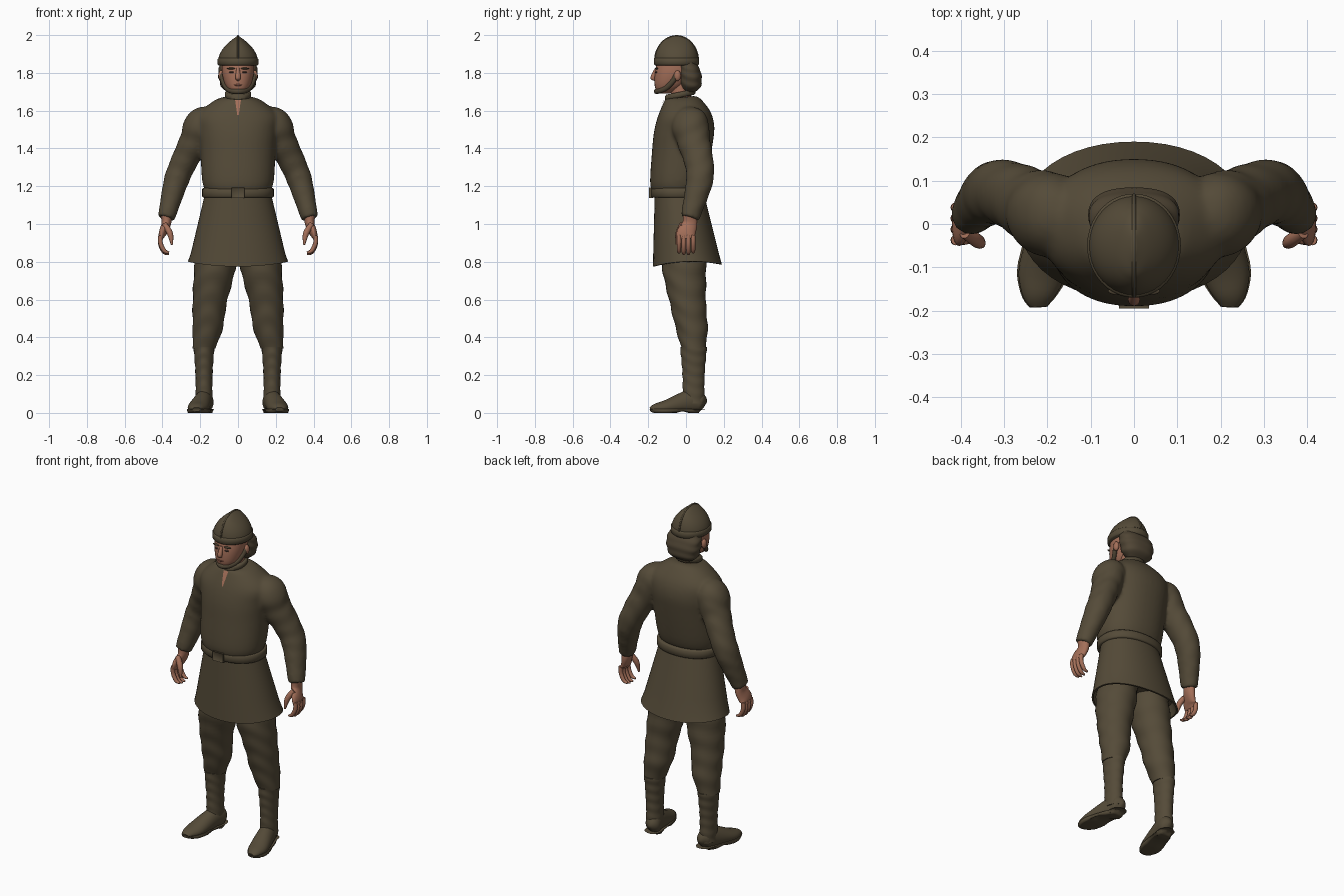
import bpy, bmesh, math
from mathutils import Vector

if "Cube" in bpy.data.objects:
    bpy.data.objects.remove(bpy.data.objects["Cube"])


def material(name, red, green, blue):
    mat = bpy.data.materials.new(name)
    mat.use_nodes = True
    color = (red, green, blue, 1)
    mat.diffuse_color = color
    mat.node_tree.nodes["Principled BSDF"].inputs["Base Color"].default_value = color
    return mat


CLOTH = material("olive cloth", .09, .07, .04)
SKIN = material("skin", .37, .16, .1)
HAIR = material("dark hair", .08, .06, .035)
LIPS = material("lips", .24, .09, .06)
EYES = material("eyes", .07, .04, .03)


def spline(rings, steps):
    """Smoothly interpolate the ring rows."""
    rows = [Vector(ring) for ring in rings]
    padded = [rows[0]] + rows + [rows[-1]]
    result = []
    for before, start, end, after in zip(padded, rows, rows[1:], padded[3:]):
        for step in range(steps):
            t = step / steps
            bend = (end - before) * (1 - t) - (after - start) * t
            result.append(start + (end - start) * t * t * (3 - 2 * t) + bend * t * (1 - t) / 2)
    return result + [rows[-1]]


def add_loft(bm, rings, side=1, sides=24, steps=4, axis=(1, 0, 0), level=False,
             power=2, tilt=0, wrinkle=0, ripple=60):
    """Skin closed rings (x, y, z, half width, half depth) along a path."""
    rows = spline(rings, steps)
    centres = [Vector(row[:3]) for row in rows]
    last = len(rows) - 1
    loops = []
    for i, (centre, row) in enumerate(zip(centres, rows)):
        across, along = Vector((1, 0, 0)), Vector((0, 1, tilt))
        if not level:
            tangent = (centres[min(i + 1, last)] - centres[max(i - 1, 0)]).normalized()
            across = Vector(axis)
            across = (across - tangent * across.dot(tangent)).normalized()
            along = tangent.cross(across)
        loop = []
        for j in range(sides):
            angle = math.tau * j / sides
            c, s = math.cos(angle), math.sin(angle)
            fold = 1 + wrinkle * math.sin(ripple * centre.z + 2 * s + 3 * c * c)
            point = centre + across * row[3] * fold * math.copysign(abs(c) ** (2 / power), c)
            point += along * row[4] * fold * math.copysign(abs(s) ** (2 / power), s)
            loop.append(bm.verts.new((point.x * side, point.y, point.z)))
        loops.append(loop)
    for lower, upper in zip(loops, loops[1:]):
        for j in range(sides):
            k = (j + 1) % sides
            bm.faces.new((lower[j], lower[k], upper[k], upper[j]))
    bm.faces.new(loops[0])
    bm.faces.new(loops[-1])


def finish(name, bm, mat):
    bmesh.ops.recalc_face_normals(bm, faces=bm.faces)
    mesh = bpy.data.meshes.new(name)
    bm.to_mesh(mesh)
    bm.free()
    mesh.materials.append(mat)
    mesh.shade_smooth()
    mesh.set_sharp_from_angle(angle=math.radians(50))
    part = bpy.data.objects.new(name, mesh)
    bpy.context.collection.objects.link(part)
    return part


def loft(name, rings, mat, **options):
    bm = bmesh.new()
    add_loft(bm, rings, **options)
    return finish(name, bm, mat)


def levels(*rows):
    """Turn (height, half width, front, back) into rings centred on the body."""
    return [(0, (front + back) / 2, z, width, (back - front) / 2) for z, width, front, back in rows]


def tube(*points, deep=1):
    """Turn (x, y, z, radius) into rings of a fixed depth ratio."""
    return [(x, y, z, radius, radius * deep) for x, y, z, radius in points]


def band(name, bottom, top, width, front, back, **options):
    """A closed strip around the body with softened edges."""
    edge = .006
    narrow = (width - edge, front + edge, back - edge)
    wide = (width, front, back)
    rows = levels((bottom, *narrow), (bottom + edge, *wide), (top - edge, *wide), (top, *narrow))
    loft(name, rows, CLOTH, steps=1, sides=40, level=True, **options)


def ball(name, place, size, mat):
    bm = bmesh.new()
    bmesh.ops.create_uvsphere(bm, u_segments=16, v_segments=10, radius=1)
    bmesh.ops.scale(bm, vec=size, verts=bm.verts)
    bmesh.ops.translate(bm, vec=place, verts=bm.verts)
    finish(name, bm, mat)


# Tunic: torso and both sleeves fused into one skin
torso = levels((1.17, .17, -.17, .09), (1.23, .19, -.19, .11), (1.4, .2, -.18, .14), (1.5, .21, -.17, .15),
               (1.58, .21, -.15, .13), (1.65, .13, -.12, .08), (1.67, .08, -.11, .05))
sleeve = tube((.13, .01, 1.56, .06), (.19, .02, 1.53, .09), (.23, .04, 1.44, .08), (.29, .07, 1.32, .07),
              (.33, .07, 1.22, .065), (.38, .02, 1.03, .045), deep=1.1)
bm = bmesh.new()
add_loft(bm, torso, sides=40, level=True, power=2.2, tilt=.1)
for side in (1, -1):
    add_loft(bm, sleeve, side=side, steps=7, wrinkle=.02, ripple=75)
tunic = finish("tunic", bm, CLOTH)
remesh = tunic.modifiers.new("fuse", "REMESH")
remesh.mode = "VOXEL"
remesh.voxel_size = .01
remesh.use_smooth_shade = True
soften = tunic.modifiers.new("soften", "SMOOTH")
soften.iterations = 6

# Collar, belt and buckle
band("collar", 1.67, 1.7, .07, -.11, .05, tilt=.2)
band("belt", 1.14, 1.19, .19, -.185, .11, power=2.2)
bm = bmesh.new()
bmesh.ops.create_cube(bm, size=1)
bmesh.ops.scale(bm, vec=(.07, .02, .055), verts=bm.verts)
bmesh.ops.translate(bm, vec=(0, -.185, 1.165), verts=bm.verts)
front_faces = [face for face in bm.faces if face.normal.y < -.5]
bmesh.ops.inset_region(bm, faces=front_faces, thickness=.01)
bmesh.ops.translate(bm, vec=(0, .006, 0), verts=front_faces[0].verts)
finish("buckle", bm, CLOTH)

# Flared skirt, hollow below, with a hem that lifts at the sides


def skirt_ring(t, inset):
    return (1.18 - .4 * t, .17 + .095 * t - inset, -.165 - .01 * t + inset, .09 + .1 * t - inset)


outside = [skirt_ring(i / 6, 0) for i in range(7)]
inside = [skirt_ring(t, .01) for t in (1, .8)]
skirt = loft("skirt", levels(*outside, *inside), CLOTH, steps=1, sides=48, level=True, power=2.1)
for vert in skirt.data.vertices:
    if vert.co.z < .8:
        vert.co.z += .3 * vert.co.x ** 2 + .03 * vert.co.y

# Legs, boots and hands
leg = tube((.1, 0, .95, .1), (.12, -.01, .78, .11), (.15, .01, .58, .09), (.16, .03, .45, .08),
           (.18, .04, .34, .06), deep=1.06)
shaft = tube((.18, .04, .35, .055), (.18, .04, .2, .045), (.18, .04, .05, .045), deep=1.3)
foot = [(.17, .1, .04, .01, .02), (.17, .08, .05, .04, .05), (.18, .03, .06, .045, .065),
        (.21, -.1, .03, .055, .04), (.22, -.16, .025, .04, .025), (.22, -.19, .02, .02, .01)]
palm = [(.38, .02, 1.05, .03, .035), (.38, .02, 1, .025, .04), (.4, 0, .95, .02, .05), (.41, 0, .92, .01, .045)]
thumb = tube((.39, -.02, 1, .014), (.36, -.04, .95, .016), (.35, -.05, .89, .005))
for side, label in ((1, "left"), (-1, "right")):
    loft(label + "_trouser_leg", leg, CLOTH, side=side, steps=9, sides=32, level=True, wrinkle=.025, ripple=55)
    loft(label + "_boot_shaft", shaft, CLOTH, side=side, steps=16, level=True, wrinkle=.025, ripple=110)
    shoe = loft(label + "_boot_foot", foot, CLOTH, side=side)
    for vert in shoe.data.vertices:
        vert.co.z = max(vert.co.z, .015)
    # Flattened sole, raised under the arch
    wider = [(x, y, z, width * 1.07, depth * 1.3) for x, y, z, width, depth in foot]
    sole = loft(label + "_boot_sole", wider, CLOTH, side=side, power=3)
    for vert in sole.data.vertices:
        arch = .01 if abs(vert.co.y + .02) < .03 else 0
        vert.co.z = min(max(vert.co.z, arch), .02)
    # Hand with curled fingers
    bm = bmesh.new()
    add_loft(bm, palm, side=side)
    add_loft(bm, thumb, side=side, sides=12)
    for i in range(4):
        y = .025 * i - .037
        tip = .84 + 6 * y * y
        finger = tube((.41, y, .94, .012), (.41, y, tip + .05, .012), (.39, y, tip + .01, .011), (.365, y, tip, .005))
        add_loft(bm, finger, side=side, sides=12)
    finish(label + "_hand", bm, SKIN)
    # Ear, eye and brow
    ball(label + "_ear", (side * .09, -.045, 1.785), (.014, .018, .028), SKIN)
    ball(label + "_eye", (side * .033, -.157, 1.803), (.014, .007, .005), EYES)
    ball(label + "_brow", (side * .036, -.155, 1.823), (.024, .009, .005), HAIR)

# Neck and the open slit below the collar
loft("neck", tube((0, -.025, 1.6, .055), (0, -.03, 1.78, .055)), SKIN, level=True)
bm = bmesh.new()
bmesh.ops.create_grid(bm, x_segments=2, y_segments=10, size=1)
for vert in bm.verts:
    x, y = vert.co.xy
    vert.co = (x * (.01 + .006 * y), .02 * y - .14, 1.62 + .04 * y)
slit = finish("neck_opening", bm, SKIN)
wrap = slit.modifiers.new("wrap", "SHRINKWRAP")
wrap.target = tunic
wrap.wrap_mode = "ABOVE_SURFACE"
wrap.offset = .004

# Head, nose, mouth, hair and jaw beard
loft("head", levels((1.69, .03, -.15, -.09), (1.73, .065, -.165, -.01), (1.8, .085, -.165, .04),
                    (1.87, .085, -.15, .04)), SKIN, sides=32, level=True, power=2.2)
loft("nose", tube((0, -.157, 1.825, .008), (0, -.175, 1.773, .014), (0, -.16, 1.757, .005)),
     SKIN, sides=16, level=True)
ball("mouth", (0, -.16, 1.736), (.024, .008, .006), LIPS)
loft("hair", levels((1.7, .06, 0, .05), (1.73, .09, -.03, .08), (1.8, .105, -.04, .08), (1.86, .09, -.05, .05)),
     HAIR, sides=40, steps=8, level=True, power=2.4, wrinkle=.025, ripple=130)
jaw = [(.087, -.05, 1.79), (.08, -.07, 1.755), (.06, -.105, 1.72), (.034, -.14, 1.705)]
mirrored = [(-x, y, z) for x, y, z in reversed(jaw)]
jaw_path = [(*point, .014) for point in jaw + [(0, -.157, 1.702)] + mirrored]
loft("jaw_beard", tube(*jaw_path, deep=.9), HAIR, sides=16, axis=(0, 0, 1))

# Helmet: round in profile, pointed from the front, with a comb and rim
dome = []
for i in range(8):
    t = i / 7.1
    dome.append((0, -.05, 1.86 + .138 * t, .105 * (1 - t * t), .115 * math.sqrt(1 - t * t)))
loft("helmet", dome, CLOTH, sides=40, level=True)
band("helmet_rim", 1.84, 1.88, .108, -.17, .07)
comb = []
for i in range(13):
    angle = math.pi * i / 12
    comb.append((0, .115 * math.cos(angle) - .05, 1.86 + .135 * math.sin(angle), .005))
loft("helmet_comb", tube(*comb), CLOTH, sides=10)
